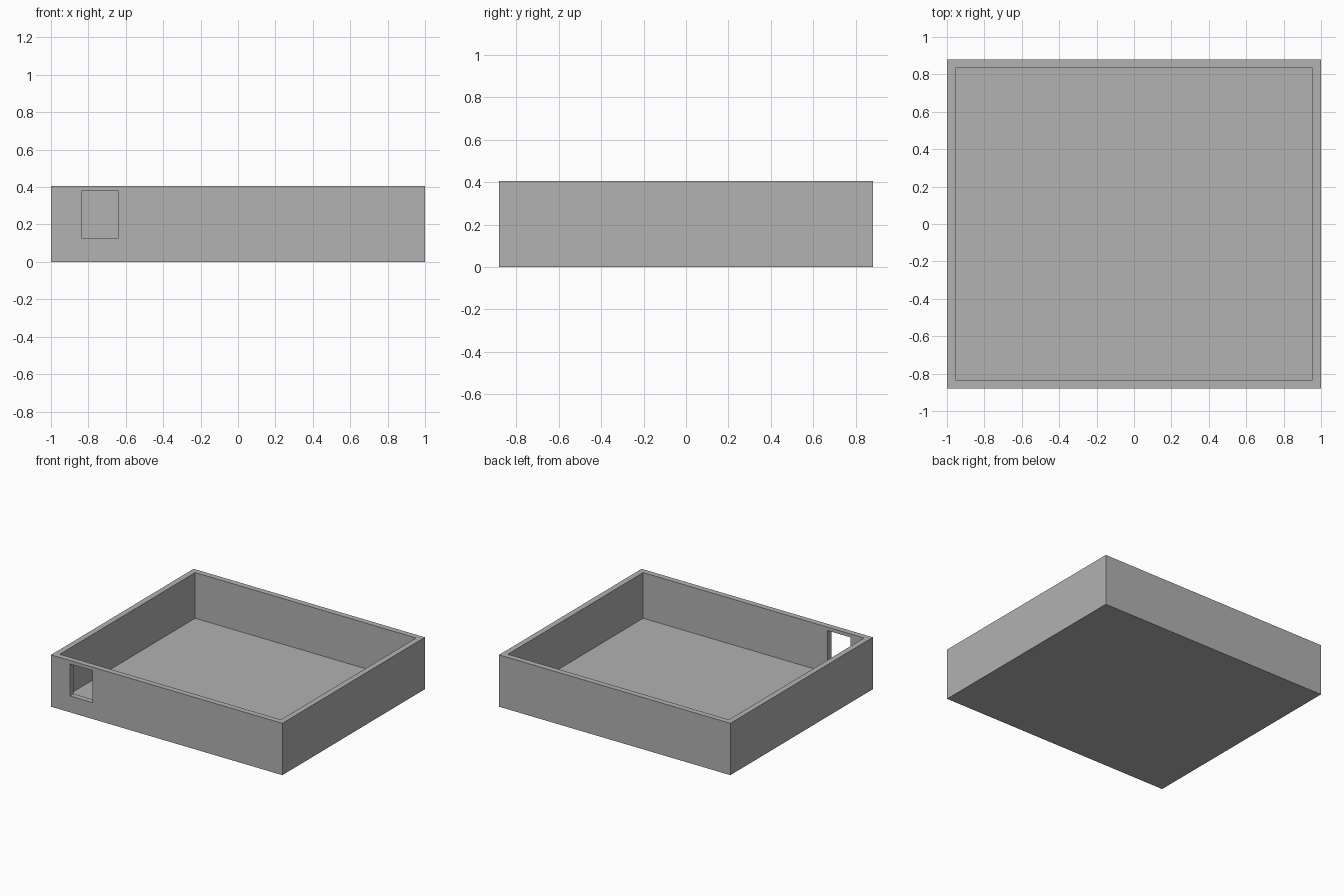
import bpy

old = bpy.data.objects.get("Cube")
if old:
    bpy.data.objects.remove(old, do_unlink=True)

# Overall proportions
HALF_X, HALF_Y, HEIGHT = 1.0, 0.88, 0.405
WALL, FLOOR = 0.045, 0.048

grey = bpy.data.materials.new("plain grey")
grey.use_nodes = True
colour = (0.445, 0.445, 0.445, 1)
grey.diffuse_color = colour
grey.node_tree.nodes["Principled BSDF"].inputs["Base Color"].default_value = colour


def box(name, low, high):
    """Axis-aligned box between two corners."""
    centre = [(a + b) / 2 for a, b in zip(low, high)]
    size = [b - a for a, b in zip(low, high)]
    bpy.ops.mesh.primitive_cube_add(size=1, location=centre)
    obj = bpy.context.object
    obj.name = name
    obj.scale = size
    bpy.ops.object.transform_apply(location=True, rotation=False, scale=True)
    obj.data.materials.append(grey)
    return obj


def cut(target, cutter):
    """Subtract the cutter from the target, then discard it."""
    cutter.hide_render = True
    mod = target.modifiers.new("cut", 'BOOLEAN')
    mod.operation = 'DIFFERENCE'
    mod.solver = 'EXACT'
    mod.object = cutter
    bpy.context.view_layer.objects.active = target
    bpy.ops.object.modifier_apply(modifier=mod.name)
    bpy.data.objects.remove(cutter, do_unlink=True)


# Solid block that becomes the tray
tray = box("open_tray", (-HALF_X, -HALF_Y, 0), (HALF_X, HALF_Y, HEIGHT))

# Open cavity
cut(tray, box("cavity_cutter",
              (WALL - HALF_X, WALL - HALF_Y, FLOOR),
              (HALF_X - WALL, HALF_Y - WALL, HEIGHT + 0.1)))

# Rectangular opening through the front wall
cut(tray, box("opening_cutter",
              (-0.837, -HALF_Y - 0.1, 0.128),
              (-0.64, -HALF_Y + WALL + 0.1, 0.378)))
